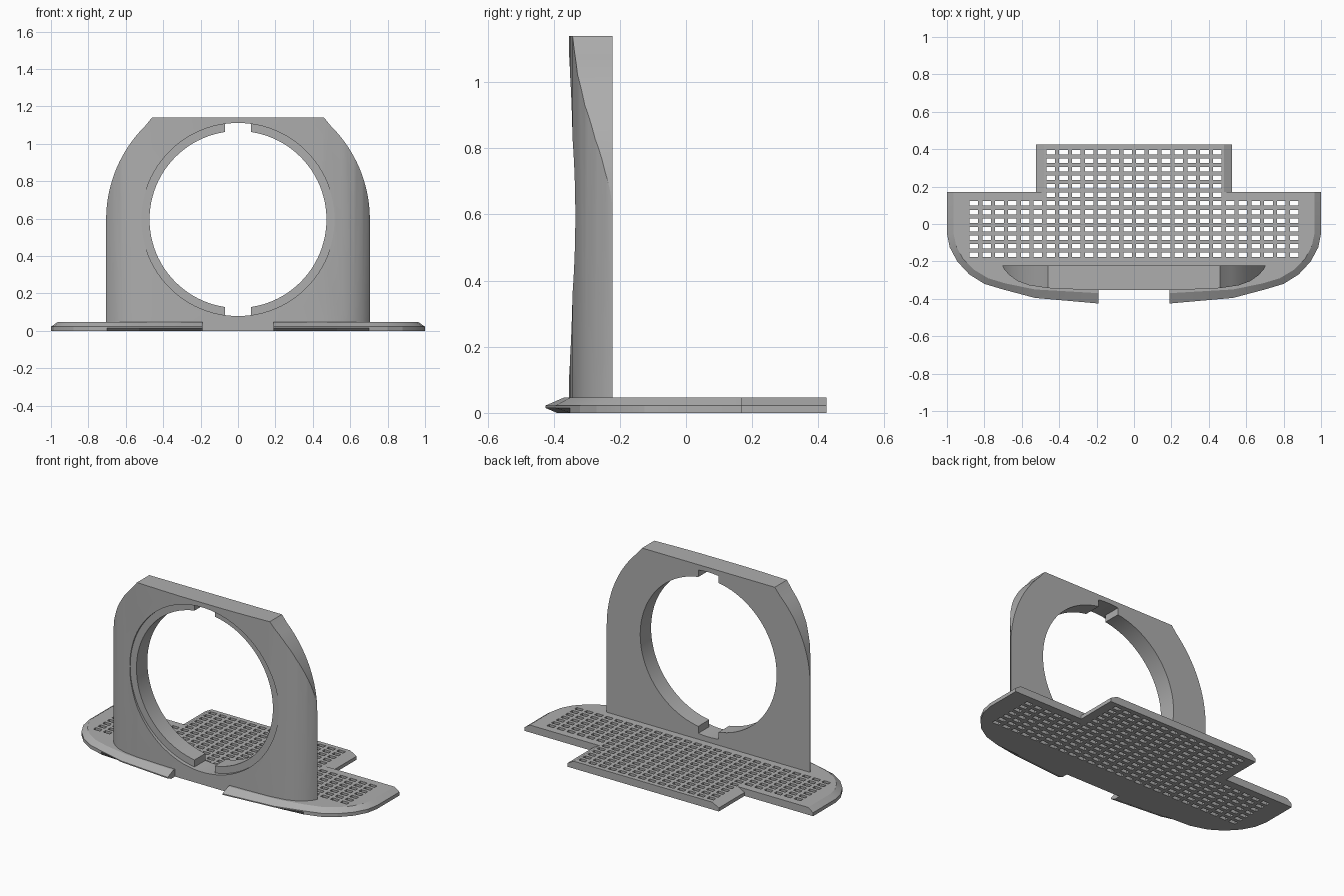
import bpy, bmesh, math

if "Cube" in bpy.data.objects:
    bpy.data.objects.remove(bpy.data.objects["Cube"])

grey = bpy.data.materials.new("plain_grey")
grey.diffuse_color = (0.42, 0.42, 0.42, 1)
grey.use_nodes = True
grey.node_tree.nodes["Principled BSDF"].inputs["Base Color"].default_value = grey.diffuse_color


def new_object(name, bm):
    bmesh.ops.recalc_face_normals(bm, faces=bm.faces[:])
    me = bpy.data.meshes.new(name)
    bm.to_mesh(me)
    bm.free()
    me.materials.append(grey)
    ob = bpy.data.objects.new(name, me)
    bpy.context.collection.objects.link(ob)
    return ob


def loft(name, rings):
    """Closed solid through rings of matching 3D points, capped at both ends."""
    bm = bmesh.new()
    vs = [[bm.verts.new(p) for p in r] for r in rings]
    n = len(vs[0])
    for a, b in zip(vs, vs[1:]):
        for i in range(n):
            j = (i + 1) % n
            bm.faces.new((a[i], a[j], b[j], b[i]))
    bm.faces.new(vs[0][::-1])
    bm.faces.new(vs[-1])
    return new_object(name, bm)


def mirrored(half):
    return half + [(-x, y) for x, y in reversed(half) if x > 1e-6]


def prism_y(name, outline, y0, y1):
    return loft(name, [[(x, y, z) for x, z in outline] for y in (y0, y1)])


def cut(ob, tool, op='DIFFERENCE'):
    mod = ob.modifiers.new(tool.name, 'BOOLEAN')
    mod.operation = op
    mod.solver = 'EXACT'
    mod.object = tool
    bpy.context.view_layer.objects.active = ob
    bpy.ops.object.modifier_apply(modifier=mod.name)
    bpy.data.objects.remove(tool)


def smooth(ob, degrees):
    bpy.ops.object.select_all(action='DESELECT')
    ob.select_set(True)
    bpy.context.view_layer.objects.active = ob
    bpy.ops.object.shade_smooth_by_angle(angle=math.radians(degrees))


# Base plate: tab at the back, rounded front corners, two front lips
outer = [(.525, .425), (.525, .17), (1, .17), (1, -.05), (.985, -.125), (.945, -.20),
         (.88, -.27), (.80, -.32), (.70, -.35), (.53, -.395), (.19, -.425), (.19, -.353)]
top = [(.48, .425), (.48, .17), (.965, .17), (.965, -.05), (.95, -.12), (.915, -.185),
       (.855, -.245), (.78, -.29), (.69, -.317), (.53, -.35), (.19, -.37), (.19, -.353)]
bottom = [(x, y + .035 if -.43 < y < -.36 else y) for x, y in outer]
levels = [(bottom, 0), (outer, .015), (outer, .022), (top, .046)]
base = loft("base_plate", [[(x, y, z) for x, y in mirrored(h)] for h, z in levels])

# Drain slots through the plate: wide rows in front, narrow rows on the tab
bm = bmesh.new()
for row in range(13):
    count = 26 if row < 7 else 14
    for col in range(count):
        x = (col - (count - 1) / 2) * .0685
        y = -.165 + row * .0458
        made = bmesh.ops.create_cube(bm, size=1)["verts"]
        bmesh.ops.scale(bm, vec=(.046, .024, .3), verts=made)
        bmesh.ops.translate(bm, vec=(x, y, 0), verts=made)
cut(base, new_object("slots", bm))
smooth(base, 15)

# Upright panel: bowed front, flat back
plan = [(.705, -.222), (.692, -.245), (.665, -.275), (.62, -.306), (.56, -.328),
        (.46, -.343), (.3, -.350), (.15, -.354)]
upright = loft("upright_panel", [[(x, y, z) for x, y in mirrored(plan)] for z in (.03, 1.14)])

# Shoulders: arc around the ring centre, clipped flat at the top
CZ = .595
arc = [(.705 * math.cos(a), CZ + .705 * math.sin(a))
       for a in (math.radians(45.5) * i / 16 for i in range(17))]
cut(upright, prism_y("shoulders", mirrored([(.8, -.2), (.8, .5), (.705, .5)] + arc
                                           + [(.46, 1.14), (.46, 1.3)]), -1, 1), 'INTERSECT')

# Round opening with a shallow front recess and notches at top and bottom
def circle(r, n=96):
    return [(r * math.cos(2 * math.pi * i / n), CZ + r * math.sin(2 * math.pi * i / n))
            for i in range(n)]


def notched(r, r_notch, w):
    pts = []
    for centre in (math.pi / 2, 3 * math.pi / 2):
        a, b = math.asin(w / r), math.asin(w / r_notch)
        for i in range(9):
            t = centre - b + 2 * b * i / 8
            pts.append((r_notch * math.cos(t), CZ + r_notch * math.sin(t)))
        for i in range(45):
            t = centre + a + (math.pi - 2 * a) * i / 44
            pts.append((r * math.cos(t), CZ + r * math.sin(t)))
    return pts


cut(upright, prism_y("recess", circle(.516), -1, -.33))
cut(upright, prism_y("opening", notched(.473, .516, .07), -1, 1))
smooth(upright, 25)
